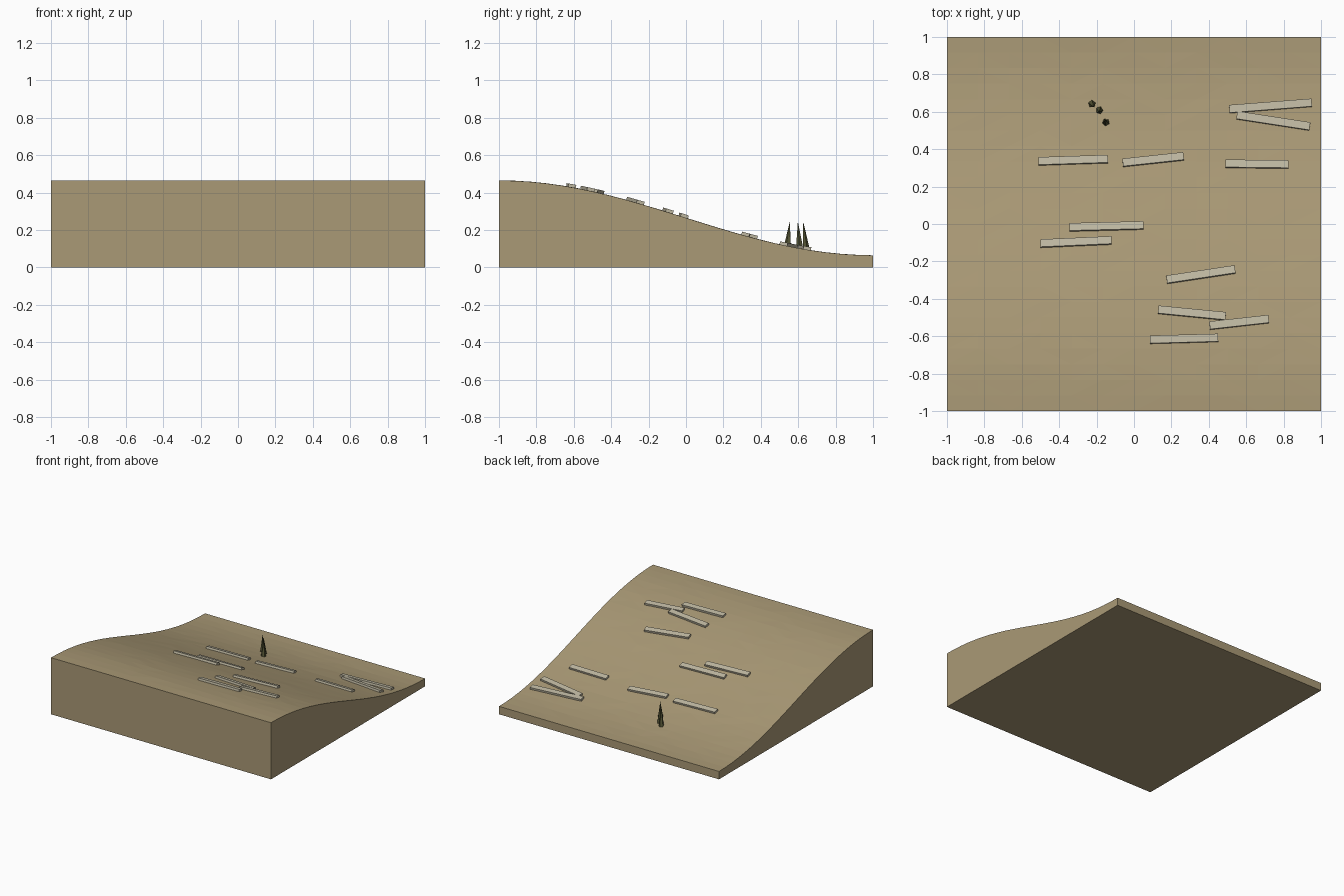
import bpy, bmesh, math, random
from mathutils import Matrix, Vector

if "Cube" in bpy.data.objects:
    bpy.data.objects.remove(bpy.data.objects["Cube"])

random.seed(4)
N = 24


def mat(name, col):
    m = bpy.data.materials.new(name)
    m.diffuse_color = (*col, 1)
    m.use_nodes = True
    m.node_tree.nodes["Principled BSDF"].inputs["Base Color"].default_value = m.diffuse_color
    return m


def finish(name, bm, material):
    bmesh.ops.recalc_face_normals(bm, faces=bm.faces[:])
    me = bpy.data.meshes.new(name)
    bm.to_mesh(me)
    bm.free()
    me.materials.append(material)
    ob = bpy.data.objects.new(name, me)
    bpy.context.collection.objects.link(ob)
    return ob


def height(y):
    return 0.265 + 0.2 * math.cos(math.pi * (y + 1) / 2)


def slope(y):
    return -0.1 * math.pi * math.sin(math.pi * (y + 1) / 2)


earth = mat("earth", (0.40, 0.32, 0.18))
wood = mat("pale_wood", (0.52, 0.48, 0.36))
leaf = mat("dark_grass", (0.09, 0.09, 0.035))

# Ground: gridded slope extruded down to a flat base
bm = bmesh.new()
bmesh.ops.create_grid(bm, x_segments=N // 2, y_segments=N, size=1)
top = bm.verts[:]
res = bmesh.ops.extrude_face_region(bm, geom=bm.faces[:], use_keep_orig=True)
base = [v for v in res["geom"] if isinstance(v, bmesh.types.BMVert)]
for v in base:
    v.co.z = 0
for v in top:
    inner = max(abs(v.co.x), abs(v.co.y)) < 0.99
    v.co.z = height(v.co.y) + (random.uniform(-0.001, 0.001) if inner else 0)
bmesh.ops.triangulate(bm, faces=[f for f in bm.faces if all(v.co.z > 0.01 for v in f.verts)])
finish("hillside", bm, earth)

# Planks: end points seen from above, laid along the slope
planks = [
    (-0.51, 0.333, -0.14, 0.345), (-0.06, 0.325, 0.265, 0.36),
    (0.49, 0.32, 0.825, 0.316), (0.51, 0.613, 0.95, 0.647),
    (0.55, 0.58, 0.94, 0.52), (-0.345, -0.02, 0.05, -0.01),
    (-0.50, -0.107, -0.12, -0.09), (0.175, -0.30, 0.54, -0.245),
    (0.13, -0.46, 0.49, -0.495), (0.405, -0.545, 0.72, -0.51),
    (0.085, -0.62, 0.45, -0.61),
]
for i, (x0, y0, x1, y1) in enumerate(planks):
    yc = (y0 + y1) / 2
    normal = Vector((0, -slope(yc), 1)).normalized()
    along = Vector((x1 - x0, y1 - y0, (y1 - y0) * slope(yc)))
    length = along.length
    along.normalize()
    side = normal.cross(along)
    rot = Matrix((along, side, normal)).transposed().to_4x4()
    pos = Vector(((x0 + x1) / 2, yc, height(yc))) + normal * 0.008
    bm = bmesh.new()
    bmesh.ops.create_cube(bm, size=1, matrix=Matrix.Translation(pos) @ rot @ Matrix.Diagonal((length, 0.042, 0.018, 1)))
    finish(f"plank_{i + 1}", bm, wood)

# Tuft: three leaning five-sided blades
for i, (x, y, tx, ty) in enumerate([(-0.225, 0.642, -0.215, 0.627),
                                    (-0.185, 0.608, -0.187, 0.598),
                                    (-0.15, 0.543, -0.155, 0.555)]):
    bm = bmesh.new()
    bmesh.ops.create_cone(bm, cap_ends=True, segments=5, radius1=0.021, radius2=0, depth=0.145,
                          matrix=Matrix.Translation((x, y, height(y) + 0.068)) @ Matrix.Rotation(i * 0.9, 4, 'Z'))
    bmesh.ops.remove_doubles(bm, verts=bm.verts[:], dist=1e-4)
    tip = max(bm.verts, key=lambda v: v.co.z)
    tip.co = (tx, ty, 0.245)
    finish(f"grass_blade_{i + 1}", bm, leaf)
